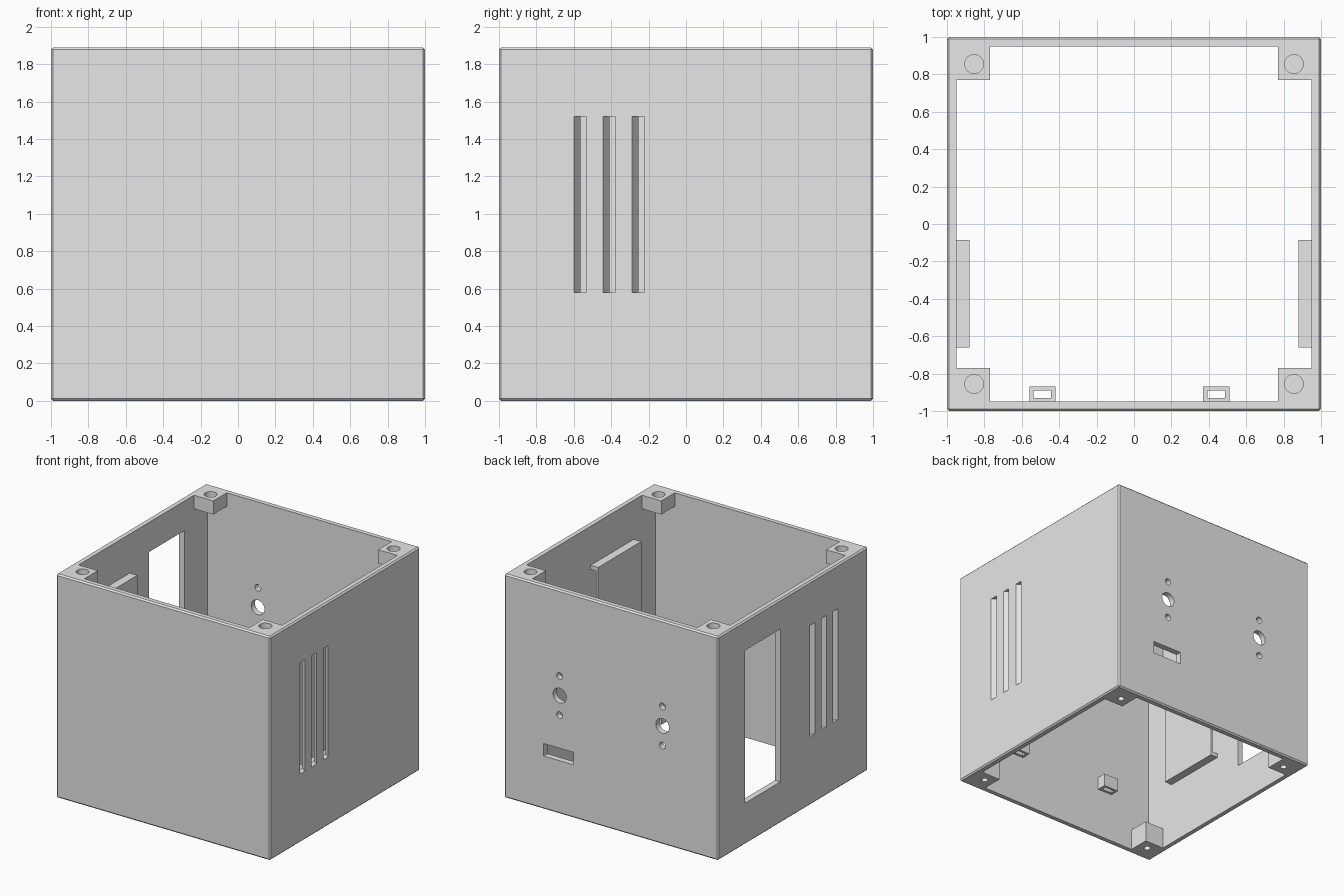
import bpy, bmesh, math
from mathutils import Matrix

if "Cube" in bpy.data.objects:
    bpy.data.objects.remove(bpy.data.objects["Cube"])

H, WALL = 1.89, 0.95      # height, inner wall position
grey = bpy.data.materials.new("plain_grey")
grey.diffuse_color = (0.8, 0.8, 0.8, 1)
grey.use_nodes = True
grey.node_tree.nodes["Principled BSDF"].inputs["Base Color"].default_value = grey.diffuse_color


def finish(name, bm):
    bmesh.ops.recalc_face_normals(bm, faces=bm.faces)
    me = bpy.data.meshes.new(name)
    bm.to_mesh(me)
    bm.free()
    me.materials.append(grey)
    ob = bpy.data.objects.new(name, me)
    bpy.context.collection.objects.link(ob)
    return ob


def prism(name, pts, z0, z1, matrix=None, chamfer=0):
    """Extrude an outline from z0 to z1."""
    bm = bmesh.new()
    face = bm.faces.new([bm.verts.new((x, y, z0)) for x, y in pts])
    ext = bmesh.ops.extrude_face_region(bm, geom=[face])["geom"]
    bmesh.ops.translate(bm, vec=(0, 0, z1 - z0),
                        verts=[g for g in ext if isinstance(g, bmesh.types.BMVert)])
    bmesh.ops.recalc_face_normals(bm, faces=bm.faces)
    if chamfer:
        bmesh.ops.bevel(bm, geom=bm.edges[:], offset=chamfer, segments=1, affect='EDGES')
    if matrix:
        bm.transform(matrix)
    return finish(name, bm)


def box(name, x0, x1, y0, y1, z0, z1, chamfer=0):
    return prism(name, [(x0, y0), (x1, y0), (x1, y1), (x0, y1)], z0, z1, None, chamfer)


def circle(r, x=0, y=0, n=32):
    return [(x + r * math.cos(2 * math.pi * i / n), y + r * math.sin(2 * math.pi * i / n))
            for i in range(n)]


def cut(ob, cutters):
    """Subtract the cutters, bake the result and remove them."""
    for c in cutters:
        m = ob.modifiers.new("cut", 'BOOLEAN')
        m.operation, m.solver, m.object = 'DIFFERENCE', 'EXACT', c
    dg = bpy.context.evaluated_depsgraph_get()
    dg.update()
    me = bpy.data.meshes.new_from_object(ob.evaluated_get(dg))
    ob.modifiers.clear()
    ob.data = me
    for c in cutters:
        bpy.data.objects.remove(c)


# Case: open tube with screw bosses left standing in the corners at both ends
case = box("case", -1, 1, -1, 1, 0, H, 0.012)
cuts = [box("cavity", -WALL, WALL, -WALL, WALL, 0.18, H - 0.115),
        box("opening_y", -0.77, 0.77, -WALL, WALL, -0.1, H + 0.1),
        box("opening_x", -WALL, WALL, -0.77, 0.77, -0.1, H + 0.1)]

# Screw holes: wide at the top, narrow at the bottom
for sx in (-1, 1):
    for sy in (-1, 1):
        cx, cy = sx * 0.855, sy * 0.855
        cuts.append(prism("top_hole", circle(0.05, cx, cy), H - 0.09, H + 0.1))
        cuts.append(prism("bottom_hole", circle(0.027, cx, cy), -0.1, 0.14))

# Slanted vent slots in both side walls
for s in (-1, 1):
    for y in (-0.60, -0.445, -0.29):
        outline = [(s * x, y + w + 0.7 * (1 - x))
                   for x, w in ((1.03, 0), (1.03, 0.065), (0.92, 0.065), (0.92, 0))]
        cuts.append(prism("vent_slot", outline, 0.58, 1.52))

# Side window, rear slot and rear mounting holes
cuts.append(box("window", -1.1, -0.9, 0.17, 0.64, 0.35, 1.64))
cuts.append(box("rear_slot", 0.35, 0.63, 0.9, 1.1, 0.45, 0.555))
for x in (-0.48, 0.48):
    for z, r in ((1.0, 0.062), (1.165, 0.028), (0.835, 0.028)):
        turn = Matrix.Translation((x, 1, z)) @ Matrix.Rotation(math.pi / 2, 4, 'X')
        cuts.append(prism("rear_hole", circle(r), -0.1, 0.1, turn))
cut(case, cuts)

# Vent hoods inside the side walls, open towards the back
for side, s in (("left", -1), ("right", 1)):
    xs = sorted((s * 0.88, s * WALL))
    hood = box(side + "_vent_hood", *xs, -0.66, -0.085, 0.54, 1.56)
    xs = sorted((s * 0.90, s * 1.1))
    cut(hood, [box("hood_hollow", *xs, -0.63, 0.1, 0.575, 1.525)])

# Small loops on the inside of the front wall
for side, x in (("left", -0.49), ("right", 0.44)):
    loop = box(side + "_cable_loop", x - 0.07, x + 0.07, -WALL, -0.87, 0.43, 0.54)
    cut(loop, [box("loop_hole", x - 0.047, x + 0.047, -0.93, -0.89, 0.3, 0.7)])
